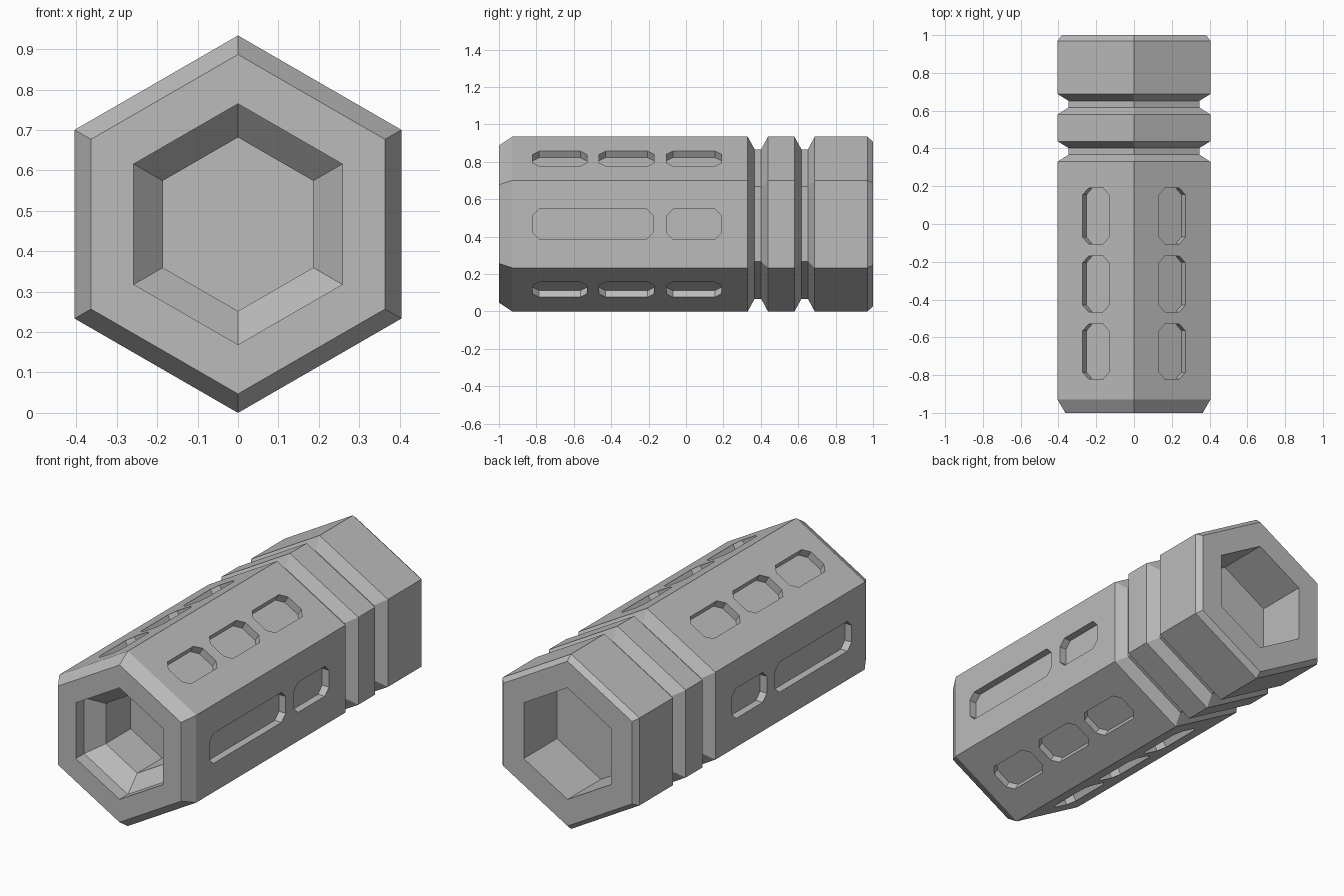
import bpy, bmesh, math
from mathutils import Matrix, Vector

cube = bpy.data.objects.get("Cube")
if cube:
    bpy.data.objects.remove(cube, do_unlink=True)

RADIUS = 0.467                              # hexagon corner radius
APOTHEM = RADIUS * math.cos(math.pi / 6)    # distance to the flats
SLOT_DEPTH = 0.04
CENTRE = Vector((0, 0, RADIUS))

metal = bpy.data.materials.new("grey metal")
metal.use_nodes = True
colour = (0.5, 0.5, 0.5, 1)
metal.diffuse_color = colour
metal.node_tree.nodes["Principled BSDF"].inputs["Base Color"].default_value = colour


def make_object(name, bm):
    bmesh.ops.recalc_face_normals(bm, faces=bm.faces)
    mesh = bpy.data.meshes.new(name)
    bm.to_mesh(mesh)
    bm.free()
    mesh.materials.append(metal)
    obj = bpy.data.objects.new(name, mesh)
    bpy.context.collection.objects.link(obj)
    return obj


def hex_ring(bm, y, r):
    angles = [math.radians(90 + 60 * i) for i in range(6)]
    return [bm.verts.new(CENTRE + Vector((r * math.cos(a), y, r * math.sin(a)))) for a in angles]


def add_slot(bm, angle, y0, y1, half=0.08, cut=0.035):
    """Octagonal slot prism pushed into the flat that faces the given angle."""
    outline = []
    for sy, sw in ((1, 1), (-1, 1), (-1, -1), (1, -1)):
        y = y1 if sy > 0 else y0
        pair = [(y, sw * (half - cut)), (y - sy * cut, sw * half)]
        outline += pair if sy * sw > 0 else pair[::-1]
    turn = Matrix.Translation(CENTRE) @ Matrix.Rotation(math.radians(-angle), 4, 'Y')
    floor = [bm.verts.new(turn @ Vector((APOTHEM - SLOT_DEPTH, y, w))) for y, w in outline]
    face = bm.faces.new(floor)
    top = bmesh.ops.extrude_face_region(bm, geom=[face], use_keep_orig=True)["geom"]
    out = turn.to_3x3() @ Vector((0.1, 0, 0))
    bmesh.ops.translate(bm, vec=out, verts=[v for v in top if isinstance(v, bmesh.types.BMVert)])


# Body: front bore, chamfered shell with two grooves, rear socket
profile = [(-0.64, 0.215), (-0.85, 0.215), (-0.93, 0.298), (-1, 0.298), (-1, 0.42), (-0.93, RADIUS)]
for start in (0.33, 0.58):
    profile += [(start, RADIUS), (start + 0.037, 0.4), (start + 0.072, 0.4), (start + 0.108, RADIUS)]
profile += [(0.97, RADIUS), (1, 0.44), (1, 0.298), (0.72, 0.298)]

bm = bmesh.new()
rings = [hex_ring(bm, y, r) for y, r in profile]
for a, b in zip(rings, rings[1:]):
    for i in range(6):
        j = (i + 1) % 6
        bm.faces.new((a[i], a[j], b[j], b[i]))
bm.faces.new(rings[0])
bm.faces.new(rings[-1])
body = make_object("hexagonal_body", bm)

# Slots: three on each sloping flat, a long and a short one on each side
bm = bmesh.new()
for angle in range(0, 360, 60):
    add_slot(bm, angle, -0.105, 0.19)
    if angle % 180:
        add_slot(bm, angle, -0.82, -0.53)
        add_slot(bm, angle, -0.465, -0.17)
    else:
        add_slot(bm, angle, -0.82, -0.175)
cutter = make_object("slot_cutter", bm)
cutter.hide_render = True

# Carve the slots and drop the cutter
carve = body.modifiers.new("slots", 'BOOLEAN')
carve.operation = 'DIFFERENCE'
carve.solver = 'EXACT'
carve.object = cutter
bpy.context.view_layer.objects.active = body
bpy.ops.object.modifier_apply(modifier=carve.name)
bpy.data.objects.remove(cutter, do_unlink=True)
